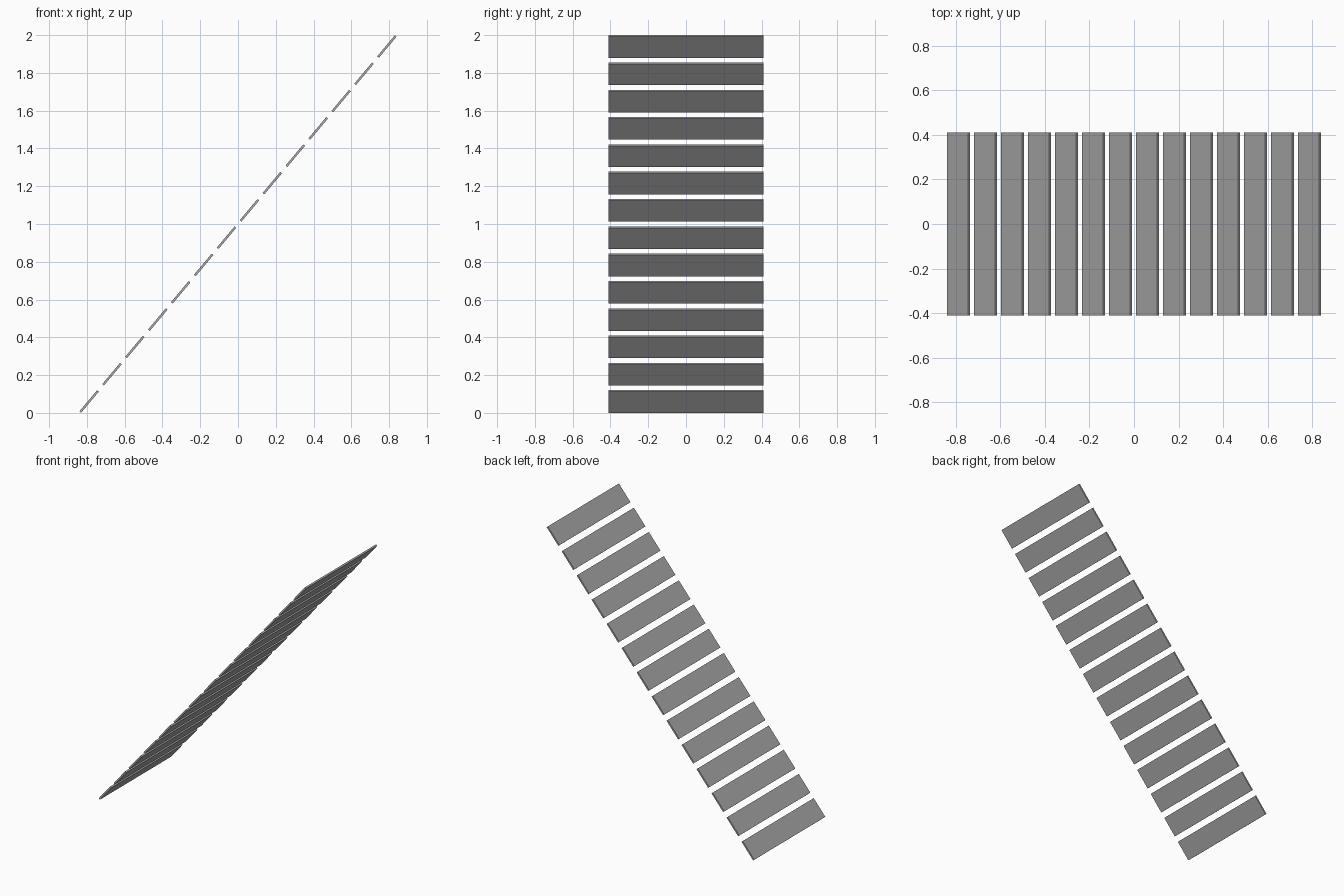
import bpy
import math
from mathutils import Vector

# Remove the default cube
cube = bpy.data.objects.get("Cube")
if cube:
    bpy.data.objects.remove(cube, do_unlink=True)

# Single grey finish
grey = bpy.data.materials.new("plain_grey")
grey.use_nodes = True
colour = (0.4, 0.4, 0.4, 1)
grey.diffuse_color = colour
grey.node_tree.nodes["Principled BSDF"].inputs["Base Color"].default_value = colour

COUNT = 14
LENGTH, WIDTH, THICK = 0.146, 0.822, 0.012
PITCH = Vector((0.1213, 0, 0.1446))
slope = math.atan2(PITCH.z, PITCH.x)


def add_slat(index):
    """One thin plank lying along the slope."""
    centre = Vector((0, 0, 1)) + PITCH * (index - (COUNT - 1) / 2)
    bpy.ops.mesh.primitive_cube_add(size=1, location=centre, rotation=(0, -slope, 0))
    slat = bpy.context.object
    slat.name = f"slat_{index + 1}"
    slat.scale = (LENGTH, WIDTH, THICK)
    slat.data.materials.append(grey)


# Row of slats climbing towards +x
for i in range(COUNT):
    add_slat(i)
